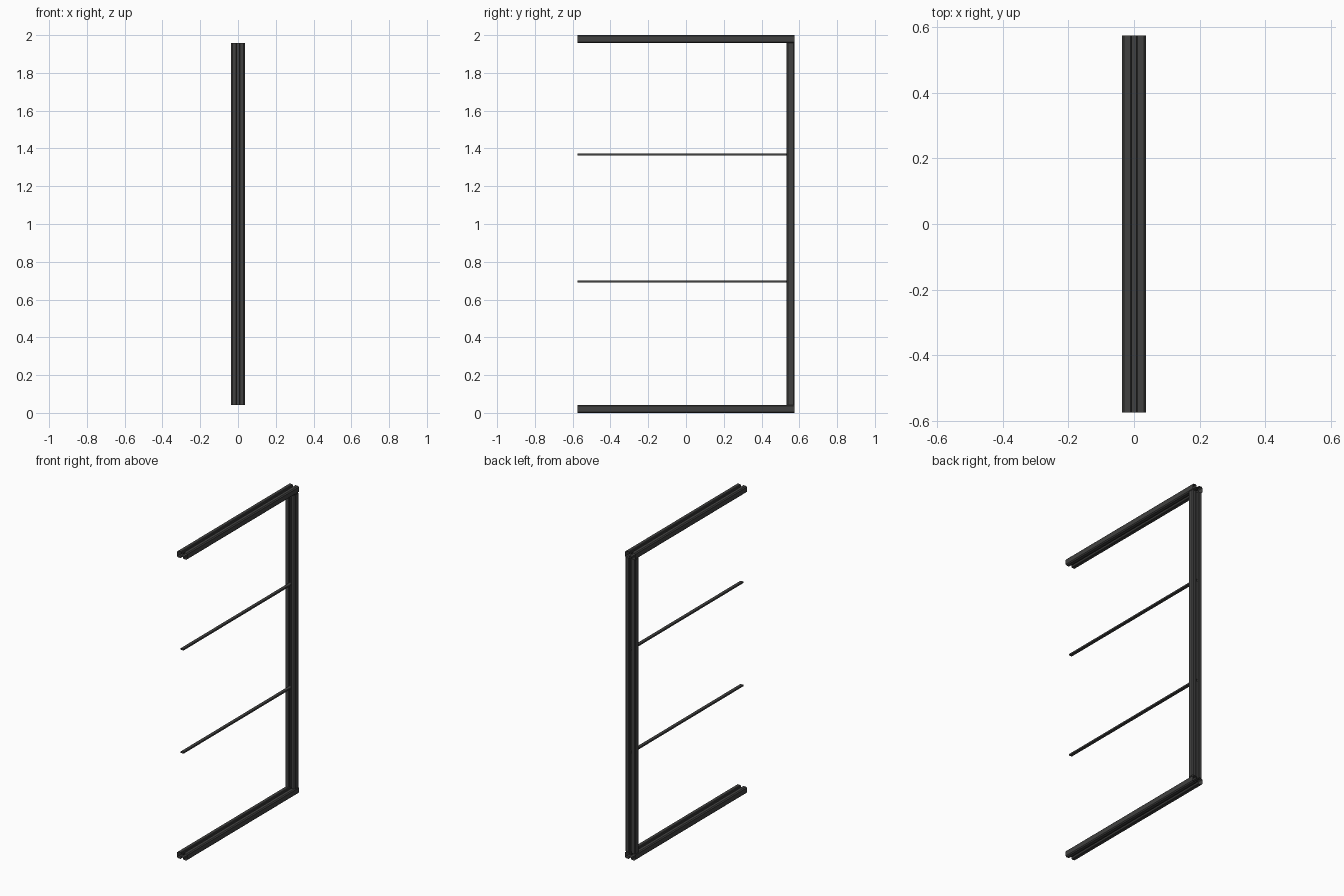
import bpy, bmesh
from mathutils import Vector

if "Cube" in bpy.data.objects:
    bpy.data.objects.remove(bpy.data.objects["Cube"])

mat = bpy.data.materials.new("charcoal metal")
mat.diffuse_color = (0.053, 0.053, 0.052, 1)
mat.use_nodes = True
mat.node_tree.nodes["Principled BSDF"].inputs["Base Color"].default_value = mat.diffuse_color

W, D = 0.036, 0.021   # half width (x) and half depth of the frame section
G, GD = 0.008, 0.013  # groove half width and groove depth


def frame_profile():
    """Two chamfered lobes joined by a web: grooved on both faces."""
    c, g = 0.006, 0.003
    q = [(W, D - c), (W - c, D), (G + g, D), (G, D - g), (G, D - GD)]
    top = q + [(-x, y) for x, y in reversed(q)]
    return top + [(-x, -y) for x, y in top]


def extrude(name, profile, start, end, across):
    """Open-ended extrusion: profile u runs along x, v along 'across'."""
    a, b, v = Vector(start), Vector(end), Vector(across)
    bm = bmesh.new()
    rings = [[bm.verts.new(p + Vector((u, 0, 0)) + v * w) for u, w in profile]
             for p in (a, b)]
    n = len(profile)
    # keep the side faces pointing outwards
    flip = Vector((1, 0, 0)).cross(v).dot(b - a) < 0
    for i in range(n):
        j = (i + 1) % n
        f = [rings[0][i], rings[0][j], rings[1][j], rings[1][i]]
        bm.faces.new(f[::-1] if flip else f)
    me = bpy.data.meshes.new(name)
    bm.to_mesh(me)
    bm.free()
    me.materials.append(mat)
    ob = bpy.data.objects.new(name, me)
    bpy.context.collection.objects.link(ob)
    return ob


section = frame_profile()
Y = 0.575

# top and bottom rails
for name, z in (("bottom_rail", D), ("top_rail", 2 - D)):
    extrude(name, section, (0, -Y, z), (0, Y, z), (0, 0, 1))

# upright post between the rails
extrude("side_post", section, (0, Y - D, 2 * D), (0, Y - D, 2 - 2 * D), (0, 1, 0))

# thin dividing bars, running into the post
bar = [(0.01, -0.005), (0.01, 0.005), (-0.01, 0.005), (-0.01, -0.005)]
for name, z in (("lower_bar", 0.695), ("upper_bar", 1.367)):
    extrude(name, bar, (0, -Y, z), (0, Y - 0.008, z), (0, 0, 1))
